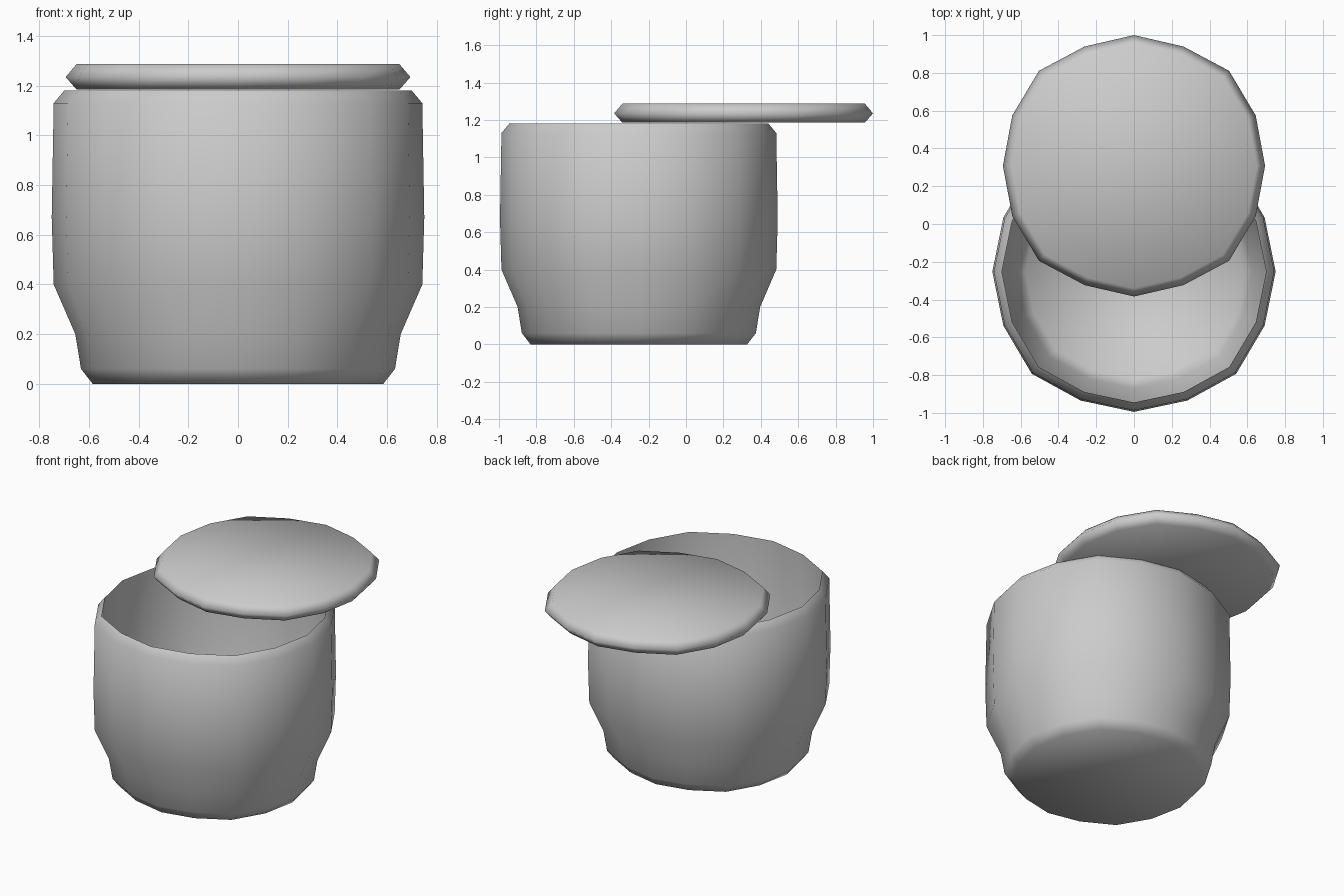
import bpy, bmesh, math

if "Cube" in bpy.data.objects:
    bpy.data.objects.remove(bpy.data.objects["Cube"])

SIDES = 16
# slight out-of-round of each quarter, from +x to +y
WOBBLE = [1.0, 0.998, 1.02, 0.985, 0.99]


def lathe(name, profile, y, wobble):
    """Revolve an (r, z) profile around z and cap both ends."""
    bm = bmesh.new()
    rings = []
    for r, z in profile:
        ring = []
        for i in range(SIDES):
            a = 2 * math.pi * i / SIDES
            k = i % 8
            k = k if k <= 4 else 8 - k
            rr = r * wobble[k]
            ring.append(bm.verts.new((rr * math.cos(a), y + rr * math.sin(a), z)))
        rings.append(ring)
    for low, high in zip(rings, rings[1:]):
        for i in range(SIDES):
            j = (i + 1) % SIDES
            bm.faces.new((low[i], low[j], high[j], high[i]))
    bm.faces.new(rings[0][::-1])
    bm.faces.new(rings[-1])
    bmesh.ops.recalc_face_normals(bm, faces=bm.faces)
    mesh = bpy.data.meshes.new(name)
    bm.to_mesh(mesh)
    bm.free()
    obj = bpy.data.objects.new(name, mesh)
    bpy.context.collection.objects.link(obj)
    bpy.ops.object.select_all(action='DESELECT')
    obj.select_set(True)
    bpy.context.view_layer.objects.active = obj
    bpy.ops.object.shade_smooth_by_angle(angle=math.radians(100))
    return obj


# Pot: outside from the base up, over the rim, then down the inside to the floor
pot_profile = [(0.585, 0), (0.632, 0.06), (0.655, 0.2), (0.742, 0.4),
               (0.75, 0.67), (0.742, 1.13), (0.70, 1.18),
               (0.705, 0.42), (0.625, 0.2), (0.575, 0.05)]
lathe("pot", pot_profile, -0.252, WOBBLE)

# Lid: bevelled disc slid towards the back
lid_profile = [(0.65, 1.185), (0.694, 1.235), (0.65, 1.287)]
lathe("lid", lid_profile, 0.308, [1.0, 1.005, 1.025, 0.985, 0.997])
